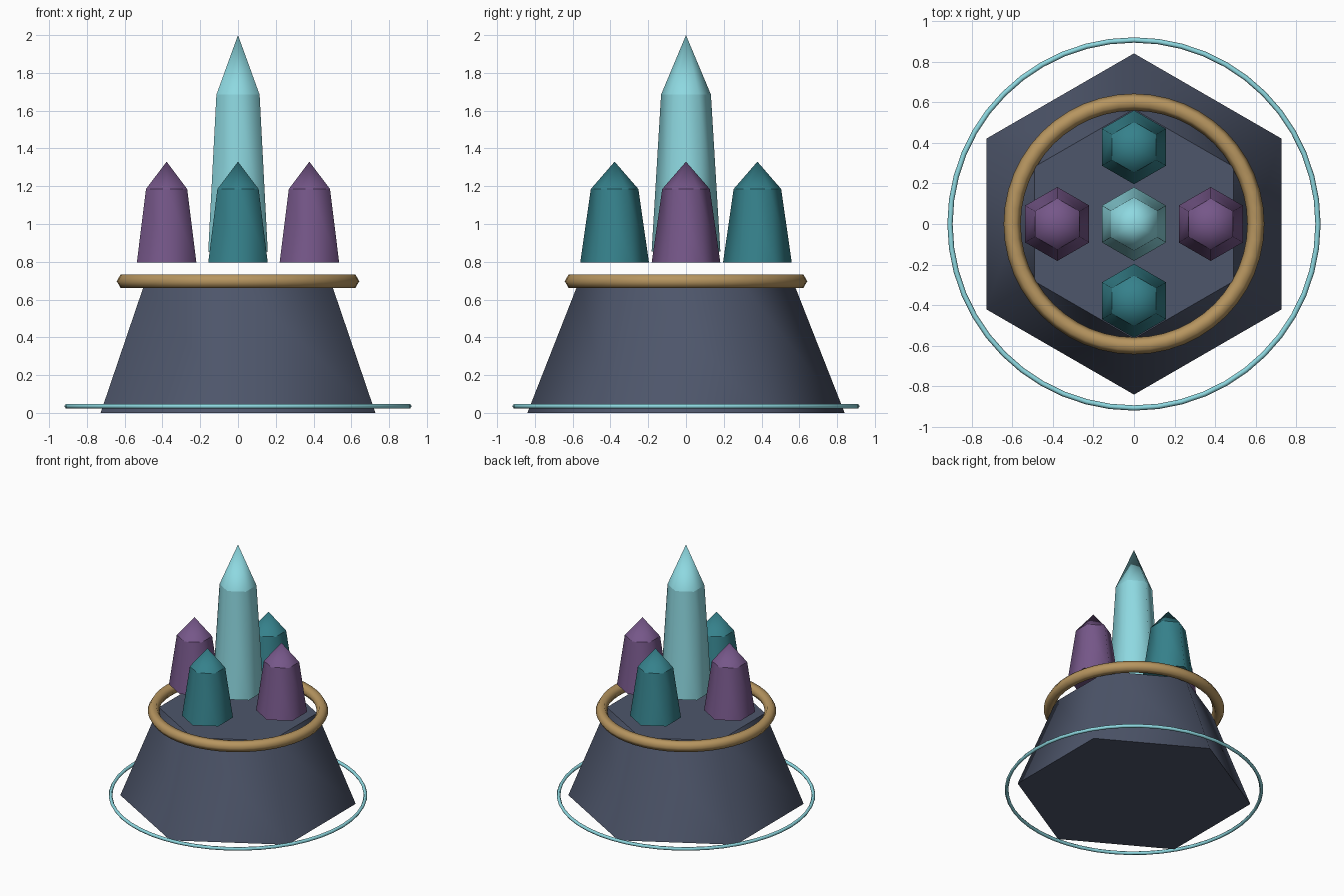
import bpy
import math

cube = bpy.data.objects.get("Cube")
if cube:
    bpy.data.objects.remove(cube, do_unlink=True)


def material(name, rgb):
    mat = bpy.data.materials.new(name)
    mat.use_nodes = True
    mat.diffuse_color = (*rgb, 1)
    mat.node_tree.nodes["Principled BSDF"].inputs["Base Color"].default_value = (*rgb, 1)
    return mat


SLATE = material("slate", (0.075, 0.092, 0.145))
GOLD = material("gold", (0.47, 0.30, 0.115))
CYAN = material("pale cyan", (0.27, 0.69, 0.75))
TEAL = material("teal", (0.036, 0.22, 0.26))
PURPLE = material("purple", (0.18, 0.095, 0.25))


def finish(name, mat):
    obj = bpy.context.object
    obj.name = name
    obj.data.materials.append(mat)
    bpy.ops.object.shade_smooth_by_angle(angle=math.radians(62))


def hex_cone(name, mat, x, y, bottom, top, r1, r2):
    """Six-sided tapered prism with corners pointing along y."""
    bpy.ops.mesh.primitive_cone_add(vertices=6, radius1=r1, radius2=r2, depth=top - bottom,
                                    location=(x, y, (bottom + top) / 2))
    finish(name, mat)


def ring(name, mat, z, radius, tube, sides):
    bpy.ops.mesh.primitive_torus_add(major_segments=48, minor_segments=sides,
                                     major_radius=radius, minor_radius=tube, location=(0, 0, z))
    finish(name, mat)


def crystal(name, mat, x, y, bottom, shoulder, tip, r1, r2):
    hex_cone(name + "_body", mat, x, y, bottom, shoulder, r1, r2)
    hex_cone(name + "_tip", mat, x, y, shoulder, tip, r2, 0)


# Pedestal and its two rings
hex_cone("pedestal", SLATE, 0, 0, 0, 0.7, 0.84, 0.565)
ring("collar_ring", GOLD, 0.697, 0.6, 0.042, 6)
ring("ground_ring", CYAN, 0.035, 0.906, 0.013, 6)

# Tall central crystal
crystal("center_crystal", CYAN, 0, 0, 0.855, 1.685, 2.0, 0.182, 0.132)

# Four small crystals around it
for name, mat, dx, dy in (("left", PURPLE, 1, 0), ("right", PURPLE, -1, 0),
                          ("front", TEAL, 0, -1), ("back", TEAL, 0, 1)):
    crystal(name + "_crystal", mat, dx * 0.378, dy * 0.378, 0.795, 1.185, 1.33, 0.182, 0.126)
